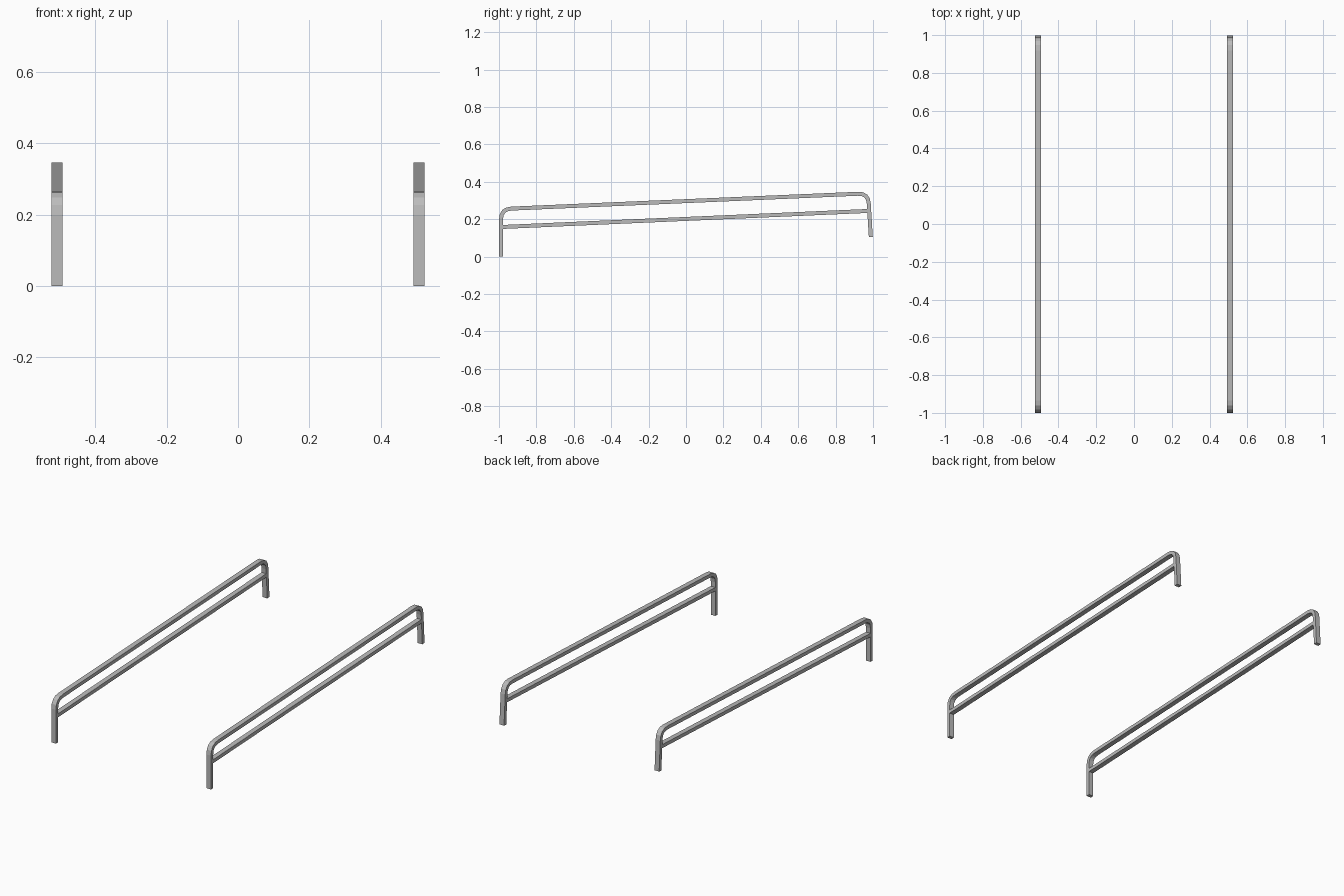
import bpy, bmesh, math
from mathutils import Vector

cube = bpy.data.objects.get("Cube")
if cube:
    bpy.data.objects.remove(cube, do_unlink=True)

steel = bpy.data.materials.new("grey_steel")
steel.use_nodes = True
GREY = (0.5, 0.5, 0.5, 1)
steel.diffuse_color = GREY
steel.node_tree.nodes["Principled BSDF"].inputs["Base Color"].default_value = GREY

RAIL_X, WIDTH, THICK = 0.508, 0.03, 0.021


def rounded_path(corners, radius, steps=4):
    """Path in the y-z plane with its inner corners rounded."""
    pts = [Vector(c) for c in corners]
    path = [pts[0]]
    for a, b, c in zip(pts, pts[1:], pts[2:]):
        start = b + (a - b).normalized() * radius
        end = b + (c - b).normalized() * radius
        for i in range(steps + 1):
            t = i / steps
            path.append(start * (1 - t) ** 2 + b * 2 * t * (1 - t) + end * t ** 2)
    return path + [pts[-1]]


def flat_bar(name, path, x):
    """Sweep a rectangular section along a path in the y-z plane."""
    bm = bmesh.new()
    rings = []
    for i, p in enumerate(path):
        before = (p - path[i - 1]).normalized() if i else None
        after = (path[i + 1] - p).normalized() if i + 1 < len(path) else None
        d = ((before or after) + (after or before)).normalized()
        side = Vector((-d.y, d.x)) * THICK / 2 / d.dot(after or before)
        rings.append([bm.verts.new((x + sx * WIDTH / 2, *(p + side * s)))
                      for sx, s in ((-1, -1), (1, -1), (1, 1), (-1, 1))])
    for r, q in zip(rings, rings[1:]):
        for k in range(4):
            n = (k + 1) % 4
            bm.faces.new((r[k], r[n], q[n], q[k]))
    bm.faces.new(rings[0])
    bm.faces.new(rings[-1])
    bmesh.ops.recalc_face_normals(bm, faces=bm.faces)
    mesh = bpy.data.meshes.new(name)
    bm.to_mesh(mesh)
    bm.free()
    mesh.materials.append(steel)
    obj = bpy.data.objects.new(name, mesh)
    bpy.context.collection.objects.link(obj)


# Bent handrail with its posts, and the straight lower rail, on each side
frame = rounded_path([(-0.989, 0), (-0.989, 0.254), (0.974, 0.338), (0.988, 0.105)], 0.055)
lower = [Vector((-0.985, 0.158)), Vector((0.978, 0.244))]
for label, sign in (("left", 1), ("right", -1)):
    flat_bar(label + "_handrail_frame", frame, sign * RAIL_X)
    flat_bar(label + "_lower_rail", lower, sign * RAIL_X)
